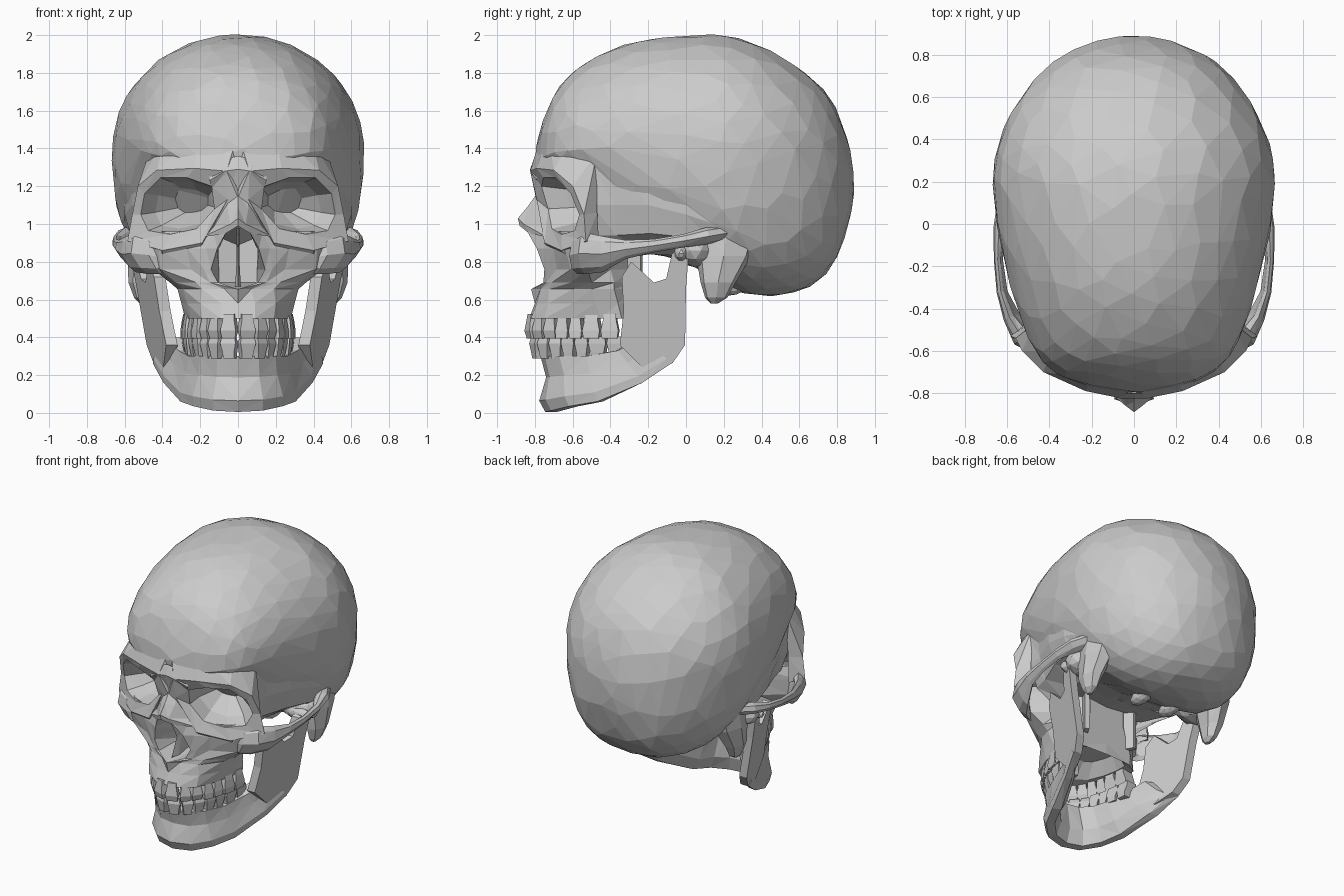
import bpy, bmesh, math
from mathutils import Vector as V


def finish(name, bm, mirror=True):
    bmesh.ops.remove_doubles(bm, verts=bm.verts, dist=0.0005)
    bmesh.ops.recalc_face_normals(bm, faces=bm.faces)
    me = bpy.data.meshes.new(name)
    bm.to_mesh(me)
    bm.free()
    ob = bpy.data.objects.new(name, me)
    bpy.context.collection.objects.link(ob)
    if mirror:
        m = ob.modifiers.new("mirror", 'MIRROR')
        m.use_clip = True
    return ob


def loft(name, rings, closed=True, cap=(True, True), mirror=True):
    """Skin a list of point rings with triangles."""
    bm = bmesh.new()
    vs = [[bm.verts.new(p) for p in r] for r in rings]
    n = len(vs[0])
    for a, b in zip(vs, vs[1:]):
        for i in range(n if closed else n - 1):
            j = (i + 1) % n
            bm.faces.new((a[i], a[j], b[j]))
            bm.faces.new((a[i], b[j], b[i]))
    if closed and cap[0]:
        bm.faces.new(vs[0])
    if closed and cap[1]:
        bm.faces.new(vs[-1])
    bmesh.ops.dissolve_degenerate(bm, dist=0.0005, edges=bm.edges)
    return finish(name, bm, mirror)


def tube(name, path, sides=8):
    """Tube along (x, y, z, side radius, height radius), its underside drawn inward."""
    rings = []
    for i, p in enumerate(path):
        t = V(path[min(i + 1, len(path) - 1)][:3]) - V(path[max(i - 1, 0)][:3])
        t.z = 0
        s = V((t.y, -t.x, 0)).normalized()
        rings.append([V(p[:3]) + s * p[3] * math.cos(a) + V((.5 * p[4] * min(0, math.sin(a)), 0, p[4] * math.sin(a)))
                      for a in [2 * math.pi * k / sides for k in range(sides)]])
    return loft(name, rings)


def ellipsoid(name, c, r, sub=2):
    bm = bmesh.new()
    bmesh.ops.create_icosphere(bm, subdivisions=sub, radius=1)
    for v in bm.verts:
        v.co = V((c[i] + r[i] * v.co[i] for i in range(3)))
    return finish(name, bm)


# Braincase: faceted sphere shaped by sections (y, top, bottom, widest height, half width)
rows = [(-.795, 1.38, 1.38, 1.38, 0), (-.765, 1.52, 1.30, 1.38, .23), (-.69, 1.70, 1.27, 1.40, .39),
        (-.56, 1.835, 1.20, 1.42, .49), (-.31, 1.955, .90, 1.41, .58), (0, 1.998, .80, 1.39, .648),
        (.28, 1.985, .64, 1.37, .662), (.55, 1.86, .63, 1.34, .57), (.755, 1.68, .75, 1.28, .40),
        (.86, 1.43, 1.00, 1.24, .20), (.89, 1.22, 1.22, 1.22, 0)]


def section(u):
    i = min(int(u), 9)
    t = u - i
    out = []
    for k in range(5):
        b, c = rows[i][k], rows[i + 1][k]
        a = rows[i - 1][k] if i else (c if k == 0 else 2 * b - c)
        d = rows[i + 2][k] if i < 9 else (b if k == 0 else 2 * c - b)
        out.append(b + .5 * t * (c - a + t * (2 * a - 5 * b + 4 * c - d + t * (3 * (b - c) + d - a))))
    return out


bm = bmesh.new()
bmesh.ops.create_icosphere(bm, subdivisions=4, radius=1)
for v in bm.verts:
    d = v.co.normalized()
    y, zt, zb, zm, hw = section(math.acos(max(-1, min(1, -d.y))) / math.pi * 10)
    r = math.hypot(d.x, d.z) or 1
    c, s = d.x / r, d.z / r
    n = 2.05 if s > 0 else 2.6
    k = (abs(c) ** n + abs(s) ** n) ** (-1 / n)
    x, z = hw * c * k, zm + (zt - zm if s > 0 else zm - zb) * s * k
    if y < -.1 and z < 1.4:  # temple hollow
        x *= 1 - .15 * min(1, (-.1 - y) / .4) * min(1, (1.4 - z) / .4)
    v.co = (x, y, z)
ob = finish("braincase", bm, False)
dec = ob.modifiers.new("coarse facets", 'DECIMATE')
dec.ratio = .5

# Temple wall behind the socket, running down inside the cheek arch
loft("temple", [[(.485, -.49, 1.30), (.475, -.50, 1.10), (.42, -.49, .94), (.32, -.45, .80)],
                [(.51, -.38, 1.32), (.49, -.38, 1.10), (.45, -.37, .94), (.33, -.33, .82)],
                [(.57, -.20, 1.27), (.56, -.20, 1.10), (.52, -.19, .95), (.36, -.19, .84)],
                [(.61, 0, 1.20), (.60, 0, 1.05), (.565, 0, .93), (.38, 0, .83)],
                [(.62, .15, 1.15), (.60, .15, 1.0), (.56, .15, .9), (.4, .15, .75)]], closed=False)

# Eye sockets with brow and cheek rim, the outer loop running up onto the forehead
rim = [(.14, -.765, 1.20), (.27, -.755, 1.245), (.41, -.69, 1.245), (.495, -.61, 1.16), (.515, -.565, 1.05),
       (.475, -.59, .965), (.36, -.66, .945), (.22, -.71, .975), (.125, -.73, 1.08)]
outer = [(.06, -.825, 1.28), (.23, -.79, 1.295), (.43, -.70, 1.285), (.53, -.60, 1.20), (.56, -.54, 1.05),
         (.585, -.53, .91), (.40, -.66, .86), (.19, -.75, .90), (.055, -.79, 1.13)]
back = [(0, -.765, 1.48), (.20, -.73, 1.48), (.385, -.60, 1.46), (.47, -.47, 1.38), (.49, -.47, 1.06),
        (.50, -.46, .88), (.40, -.60, .80), (.20, -.71, .86), (0, -.795, 1.14)]
apex = V((.18, -.34, 1.11))
inner = [V(p).lerp(apex, .3) + (V(p) - V((.32, p[1], 1.1))) * .12 for p in rim]
deep = [V(p).lerp(apex, .7) for p in rim]
loft("eye_socket", [back, outer, rim, inner, deep, [V(p).lerp(apex, .97) for p in rim]], cap=(False, True))

# Inner wall of the face behind the nose and sockets
core = [(-.66, .09, .99, 1.2), (-.43, .13, .86, 1.18), (-.36, .36, .87, 1.16), (-.12, .40, .83, 1.16)]
loft("face_core", [[(0, y, a), (x, y, a + .04), (x, y, b), (0, y, b)] for y, x, a, b in core])

# Nose bridge
nose = [[(0, -.80, 1.36), (.08, -.80, 1.34), (.16, -.78, 1.32)],
        [(0, -.825, 1.29), (.07, -.825, 1.28), (.15, -.79, 1.23)], [(0, -.80, 1.21), (.05, -.79, 1.19), (.13, -.75, 1.17)],
        [(0, -.79, 1.16), (.05, -.77, 1.14), (.125, -.72, 1.11)],
        [(0, -.84, 1.09), (.055, -.80, 1.08), (.13, -.72, 1.04)], [(0, -.89, 1.03), (.04, -.86, 1.0), (.15, -.72, .98)],
        [(0, -.88, .99), (.065, -.83, .95), (.19, -.735, .93)]]
loft("nose_bridge", nose, closed=False)
loft("nose_septum", [[(0, -.80, .98), (.008, -.72, .98), (0, -.48, .98)], [(0, -.70, .80), (.008, -.65, .80), (0, -.48, .80)],
                     [(0, -.76, .67), (.015, -.70, .67), (0, -.48, .67)]], closed=False)

# Upper jaw: rows from the gum line up, walking from the nose opening round to the back
jaw = [(.50, (0, -.83, .09, -.82, .19, -.75, .25, -.60, .28, -.45, .28, -.34, .2, -.29)),
       (.58, (0, -.80, .09, -.79, .20, -.73, .27, -.60, .30, -.48, .29, -.36, .2, -.28)),
       (.655, (0, -.82, .07, -.77, .19, -.725, .29, -.60, .32, -.50, .31, -.38, .18, -.28)),
       (.69, (.105, -.755, .15, -.74, .22, -.71, .33, -.61, .36, -.50, .31, -.38, .16, -.28)),
       (.76, (.143, -.75, .18, -.735, .25, -.685, .41, -.61, .45, -.52, .30, -.40, .14, -.28)),
       (.87, (.11, -.79, .17, -.75, .27, -.70, .42, -.64, .50, -.55, .30, -.40, .14, -.28)),
       (.96, (.06, -.84, .13, -.76, .24, -.70, .38, -.64, .46, -.55, .30, -.40, .14, -.28))]
grid = []
for z, f in jaw:
    p = [V((f[i], f[i + 1], z)) for i in range(0, 14, 2)]
    inside = [p[0], p[0]] if z < .68 else [V((0, -.48, z)), V((.10, -.50, z))]
    grid.append(inside + p + [V((0, -.28, z))])
roof = [[p.lerp(V((0, -.32, p.z)), t) + V((0, 0, h)) for p in grid[0]] for t, h in ((1, .1), (.5, .09), (.28, .01))]
loft("upper_jaw", roof + grid, closed=False)

# Cheekbone and arch to the ear
tube("cheekbone_arch", [(.38, -.58, .82, .03, .07), (.46, -.575, .835, .045, .10), (.53, -.535, .845, .05, .11),
                        (.59, -.44, .84, .03, .095), (.63, -.32, .865, .02, .05), (.645, -.17, .885, .018, .035),
                        (.64, -.02, .91, .025, .035), (.60, .10, .935, .05, .045), (.52, .24, .96, .05, .04)])


# Bony lump behind the ear, joint socket and skull base
def oval(x, y, z, rx, ry, n=7):
    return [(x + rx * math.cos(2 * math.pi * k / n), y + ry * math.sin(2 * math.pi * k / n), z) for k in range(n)]


loft("mastoid", [oval(.48, .22, 1.0, .09, .18), oval(.495, .20, .83, .09, .15), oval(.515, .17, .69, .065, .095),
                 oval(.51, .16, .61, .04, .06), oval(.505, .15, .58, .015, .02)])
ellipsoid("ear_base", (.46, .05, .86), (.15, .10, .09))
ellipsoid("skull_base_condyle", (.12, .22, .67), (.05, .10, .05))
loft("pterygoid_plate", [[(.17, -.33, z), (.22, -.24, z), (.19, -.23, z), (.14, -.32, z)] for z in (.60, .72, .92)])

# Lower jaw body: top and bottom edge stations from chin to rear
stations = [((0, -.77, .30), (0, -.745, .005)), ((.11, -.75, .30), (.13, -.715, .012)),
            ((.20, -.67, .30), (.235, -.62, .035)), ((.26, -.53, .30), (.305, -.47, .06)),
            ((.315, -.36, .33), (.395, -.23, .16)), ((.39, -.22, .40), (.45, -.08, .26))]
rings = []
for i, (t, b) in enumerate(stations):
    t, b = V(t), V(b)
    inn = (V((0, -.3, 0)) - V((b.x, b.y, 0))).normalized()
    chin = max(0, 1 - i / 3)
    rings.append([b, b.lerp(t, .2) - inn * (.012 + .015 * chin), b.lerp(t, .62) + inn * (.02 * chin), t,
                  t + inn * .09, b.lerp(t, .35) + inn * .10, b + inn * .06])
loft("lower_jaw_body", rings, cap=(False, True))

# Lower jaw upright branch with its two horns
prof = [(-.35, .36), (-.33, .54), (-.34, .72), (-.29, .80), (-.235, .75), (-.17, .69), (-.105, .71), (-.075, .84),
        (-.03, .88), (.015, .85), (0, .66), (-.005, .36), (-.07, .265), (-.20, .21)]


def side(y, z, inset):
    return V((.46 + .17 * (z - .3) + .3 * (y + .05) - inset, y, z))


loft("lower_jaw_branch", [[side(y, z, i) for y, z in prof] for i in (0, .06)])
ellipsoid("jaw_joint", (.51, -.025, .845), (.10, .04, .045))


# Teeth along a U-shaped arch
def teeth(name, A, B, y0, z_gum, z_tip):
    a = 0
    for i, w in enumerate((.086, .074, .074, .072, .072, .094, .094)):
        def step(a, s):
            for _ in range(8):
                a += s / 8 / math.hypot(A * math.cos(a), B * math.sin(a))
            return a
        a = step(a, w / 2)
        c = V((A * math.sin(a), y0 + B * (1 - math.cos(a)), 0))
        t = V((A * math.cos(a), B * math.sin(a), 0)).normalized()
        n = V((t.y, -t.x, 0))
        d = .05 if i < 3 else .07 if i < 5 else .09
        tip = .35 if i < 3 else .85
        levels = [(-.12, .68, .9, 0), (.2, .76, 1, .003), (.65, 1, .95, .012), (1, .86, tip, .016)]
        rings = [[c + n * o + t * (w / 2 * fw * sx) + n * (d / 2 * fd * sy) + V((0, 0, z_gum + (z_tip - z_gum) * h))
                  for sx, sy in ((-1, -1), (1, -1), (1, 1), (-1, 1))] for h, fw, fd, o in levels]
        loft(f"{name}_{i + 1}", rings)
        a = step(a, w / 2)


teeth("upper_tooth", .25, .49, -.815, .51, .395)
teeth("lower_tooth", .24, .49, -.79, .30, .405)
